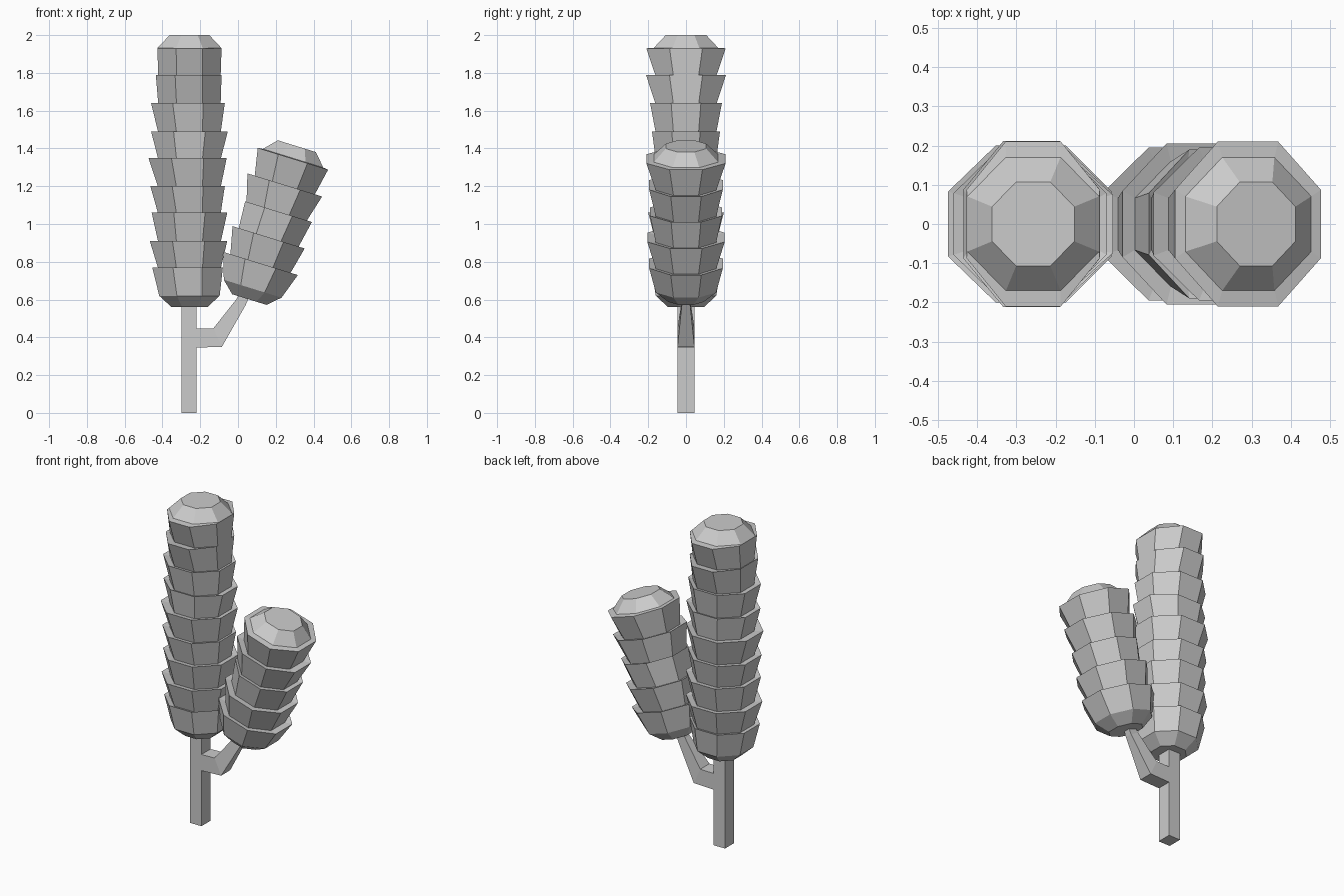
import bpy, bmesh, math
from mathutils import Matrix, Vector

if "Cube" in bpy.data.objects:
    bpy.data.objects.remove(bpy.data.objects["Cube"])


def make_object(name, bm):
    bmesh.ops.recalc_face_normals(bm, faces=bm.faces)
    mesh = bpy.data.meshes.new(name)
    bm.to_mesh(mesh)
    bm.free()
    obj = bpy.data.objects.new(name, mesh)
    bpy.context.collection.objects.link(obj)
    return obj


def octagon_stack(name, rings, matrix):
    """Loft octagonal rings: (height, x offset, x half width, y half width)."""
    bm = bmesh.new()
    k = 1 / math.cos(math.pi / 8)
    loops = []
    for h, off, rx, ry in rings:
        loops.append([bm.verts.new((off + rx * k * math.cos(a), ry * k * math.sin(a), h))
                      for a in (math.pi / 8 + i * math.pi / 4 for i in range(8))])
    for lo, hi in zip(loops, loops[1:]):
        for i in range(8):
            j = (i + 1) % 8
            bm.faces.new((lo[i], lo[j], hi[j], hi[i]))
    bm.faces.new(loops[0][::-1])
    bm.faces.new(loops[-1])
    bm.transform(matrix)
    return make_object(name, bm)


def tier_rings(foot, tiers, cap_height):
    """Rounded foot, flared overlapping tiers with small ledges, domed cap."""
    rings = [(foot, 0, 0.095, 0.095), (foot + 0.06, 0, 0.16, 0.16)]
    for n, (h, off, rx, ry) in enumerate(tiers):
        rings.append((h, off, rx, ry))
        if n < len(tiers) - 1:
            rings.append((h - 0.008, 0, 0.165, 0.16))
    h = tiers[-1][0]
    rings += [(h + 0.003, 0, 0.168, 0.17), (h + cap_height, 0, 0.105, 0.107)]
    return rings


# tall flower head
tall = [(0.77, -0.01, 0.187, 0.185), (0.91, -0.005, 0.205, 0.20), (1.06, 0, 0.20, 0.20),
        (1.20, -0.01, 0.197, 0.195), (1.35, -0.01, 0.207, 0.20), (1.49, 0, 0.203, 0.18),
        (1.64, -0.008, 0.195, 0.19), (1.79, -0.004, 0.174, 0.212), (1.93, 0, 0.17, 0.21)]
octagon_stack("tall_flower_head", tier_rings(0.56, tall, 0.07),
              Matrix.Translation((-0.257, 0, 0)))

# short leaning flower head
short = [(0.20, 0, 0.207, 0.195), (0.345, 0, 0.20, 0.205), (0.49, 0.01, 0.185, 0.19),
         (0.635, 0, 0.207, 0.195), (0.78, 0, 0.195, 0.21)]
octagon_stack("short_flower_head", tier_rings(0.0, short, 0.07),
              Matrix.Translation((0.06, 0, 0.60)) @ Matrix.Rotation(math.radians(17.2), 4, 'Y'))

# square main stem
bm = bmesh.new()
bmesh.ops.create_cube(bm, size=1)
bm.transform(Matrix.Translation((-0.26, 0, 0.3)) @ Matrix.Diagonal((0.08, 0.09, 0.6, 1)))
make_object("main_stem", bm)

# bent side branch: (lower x, z), (upper x, z), half depth
sections = [((-0.24, 0.345), (-0.24, 0.445), 0.045),
            ((-0.085, 0.35), (-0.13, 0.448), 0.045),
            ((0.04, 0.57), (-0.01, 0.60), 0.022),
            ((0.075, 0.65), (0.025, 0.665), 0.02)]
bm = bmesh.new()
loops = []
for (lx, lz), (ux, uz), d in sections:
    loops.append([bm.verts.new(p) for p in
                  ((lx, -d, lz), (lx, d, lz), (ux, d, uz), (ux, -d, uz))])
for a, b in zip(loops, loops[1:]):
    for i in range(4):
        j = (i + 1) % 4
        bm.faces.new((a[i], a[j], b[j], b[i]))
bm.faces.new(loops[0][::-1])
bm.faces.new(loops[-1])
make_object("side_branch", bm)
